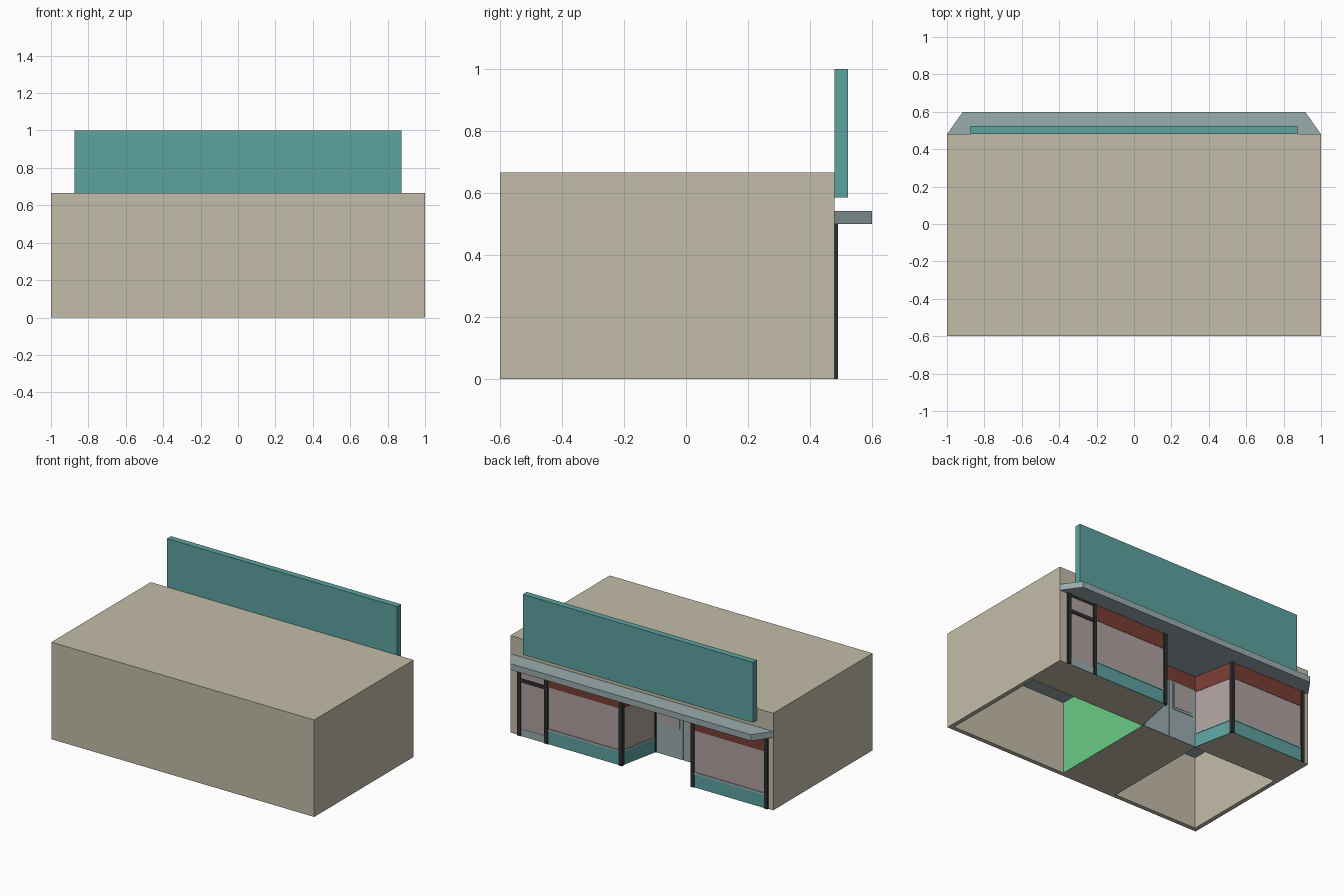
import bpy, bmesh
from mathutils import Vector

if "Cube" in bpy.data.objects:
    bpy.data.objects.remove(bpy.data.objects["Cube"])


def lin(c):
    c /= 255
    return c / 12.92 if c <= 0.04045 else ((c + 0.055) / 1.055) ** 2.4


def mat(name, r, g, b):
    m = bpy.data.materials.new(name)
    m.diffuse_color = (lin(r), lin(g), lin(b), 1)
    m.use_nodes = True
    m.node_tree.nodes["Principled BSDF"].inputs["Base Color"].default_value = m.diffuse_color
    return m


BEIGE = mat("beige_wall", 196, 188, 169)
TEAL = mat("teal", 93, 162, 160)
SLATE = mat("grey_blue", 154, 172, 173)
RED = mat("dark_red", 122, 60, 53)
GLASS = mat("pinkish_glass", 175, 161, 159)
DARK = mat("near_black", 46, 47, 47)
GREEN = mat("green", 104, 203, 133)


def prism(name, pts, z0, z1, *mats):
    """Extrude a plan outline from z0 to z1."""
    bm = bmesh.new()
    lo = [bm.verts.new((x, y, z0)) for x, y in pts]
    hi = [bm.verts.new((x, y, z1)) for x, y in pts]
    bm.faces.new(lo)
    bm.faces.new(hi)
    n = len(pts)
    for i in range(n):
        j = (i + 1) % n
        bm.faces.new((lo[i], lo[j], hi[j], hi[i]))
    bmesh.ops.recalc_face_normals(bm, faces=bm.faces)
    me = bpy.data.meshes.new(name)
    bm.to_mesh(me)
    bm.free()
    for m in mats:
        me.materials.append(m)
    ob = bpy.data.objects.new(name, me)
    bpy.context.collection.objects.link(ob)
    return ob


def rect(x0, x1, y0, y1):
    return [(x0, y0), (x1, y0), (x1, y1), (x0, y1)]


def plate(name, p, q, z0, z1, t, m):
    """Thin panel along plan line p to q, standing out to its street side."""
    p, q = Vector(p), Vector(q)
    d = (q - p).normalized()
    n = Vector((d.y, -d.x)) * t
    return prism(name, [p, q, q + n, p + n], z0, z1, m)


def between(p, q, a, b):
    """Sub-segment of line p-q between fractions a and b."""
    p, q = Vector(p), Vector(q)
    return p.lerp(q, a), p.lerp(q, b)


# Plan points of the shopfront and its recessed entrance
F, R = 0.48, 0.19            # facade line, recess back line
OL, OR = 0.155, -0.39        # outer recess corners
IL, IR = 0.095, -0.33        # inner recess corners
H = 0.5                      # ceiling height

# Main block, with two rooms and the entrance cut out from below
body = prism("building_body", rect(-1, 1, -0.6, F), 0, 0.667, BEIGE, SLATE, GREEN)
cutters = [
    prism("cut_room_a", rect(0.09, 0.97, -0.57, R), -0.1, H, BEIGE),
    prism("cut_room_b", rect(-0.97, -0.332, -0.57, R), -0.1, H, BEIGE),
    prism("cut_entrance", [(OL, F), (IL, R + 0.002), (IR, R + 0.002), (OR, F),
                           (OR, F + 0.1), (OL, F + 0.1)], -0.1, H, BEIGE),
]
bpy.context.view_layer.objects.active = body
for c in cutters:
    md = body.modifiers.new("cut", 'BOOLEAN')
    md.operation = 'DIFFERENCE'
    md.solver = 'EXACT'
    md.object = c
    bpy.ops.object.modifier_apply(modifier=md.name)
for c in cutters:
    bpy.data.objects.remove(c, do_unlink=True)

# Ceilings grey-blue, one partition wall green
for f in body.data.polygons:
    f.material_index = 0
    if f.normal.z < -0.9 and f.center.z > 0.4:
        f.material_index = 1
    elif f.normal.x > 0.9 and abs(f.center.x - 0.09) < 0.01:
        f.material_index = 2

# Canopy and sign board
prism("canopy", [(-1, F), (1, F), (0.915, 0.6), (-0.915, 0.6)], H, 0.542, SLATE)
prism("sign_board", rect(-0.875, 0.875, F, 0.523), 0.585, 1.0, TEAL)


# Window bays: base panel, sill, glass and header
def bay(name, p, q):
    plate(name + "_base", p, q, 0, 0.09, 0.005, TEAL)
    plate(name + "_sill", p, q, 0.09, 0.105, 0.008, SLATE)
    plate(name + "_glass", p, q, 0.105, 0.39, 0.003, GLASS)
    plate(name + "_header", p, q, 0.39, H, 0.005, RED)


bay("wide_window", (0.725, F), (OL, F))
bay("end_window", (OR, F), (-0.945, F))
bay("entrance_side_a", (OL, F), (IL, R))
bay("entrance_side_b", (IR, R), (OR, F))

# Side door with transom
a, b = (0.925, F), (0.725, F)
plate("side_door_base", a, b, 0, 0.05, 0.005, SLATE)
plate("side_door_glass", a, b, 0.05, 0.37, 0.003, GLASS)
plate("side_door_bar", a, b, 0.37, 0.395, 0.009, DARK)
plate("side_door_transom", a, b, 0.395, 0.485, 0.003, GLASS)
plate("side_door_top", a, b, 0.485, H, 0.005, DARK)

# Facade posts
for i, x in enumerate((0.93, 0.722, OL, OR, -0.95)):
    plate("facade_post_%d" % i, (x + 0.013, F), (x - 0.013, F), 0, H, 0.011, DARK)

# Posts at the recess corners
plate("recess_post_a", *between((OL, F), (IL, R), 0, 0.05), 0, H, 0.01, DARK)
plate("recess_post_b", *between((IR, R), (OR, F), 0.95, 1), 0, H, 0.01, DARK)
plate("recess_post_c", *between((OL, F), (IL, R), 0.95, 1), 0, H, 0.01, DARK)

# Double entrance door with two framed panes
mid = (IL + IR) / 2
plate("entrance_header", (IL, R), (IR, R), 0.4, H, 0.008, RED)
for i, (x0, x1) in enumerate(((IL, mid + 0.002), (mid - 0.002, IR))):
    c = (x0 + x1) / 2
    plate("entrance_door_%d" % i, (x0, R), (x1, R), 0, 0.4, 0.008, SLATE)
    y = R + 0.008
    plate("door_pane_frame_%d" % i, (c + 0.082, y), (c - 0.082, y), 0.205, 0.395, 0.004, SLATE)
    plate("door_pane_%d" % i, (c + 0.07, y), (c - 0.07, y), 0.22, 0.385, 0.006, GLASS)
